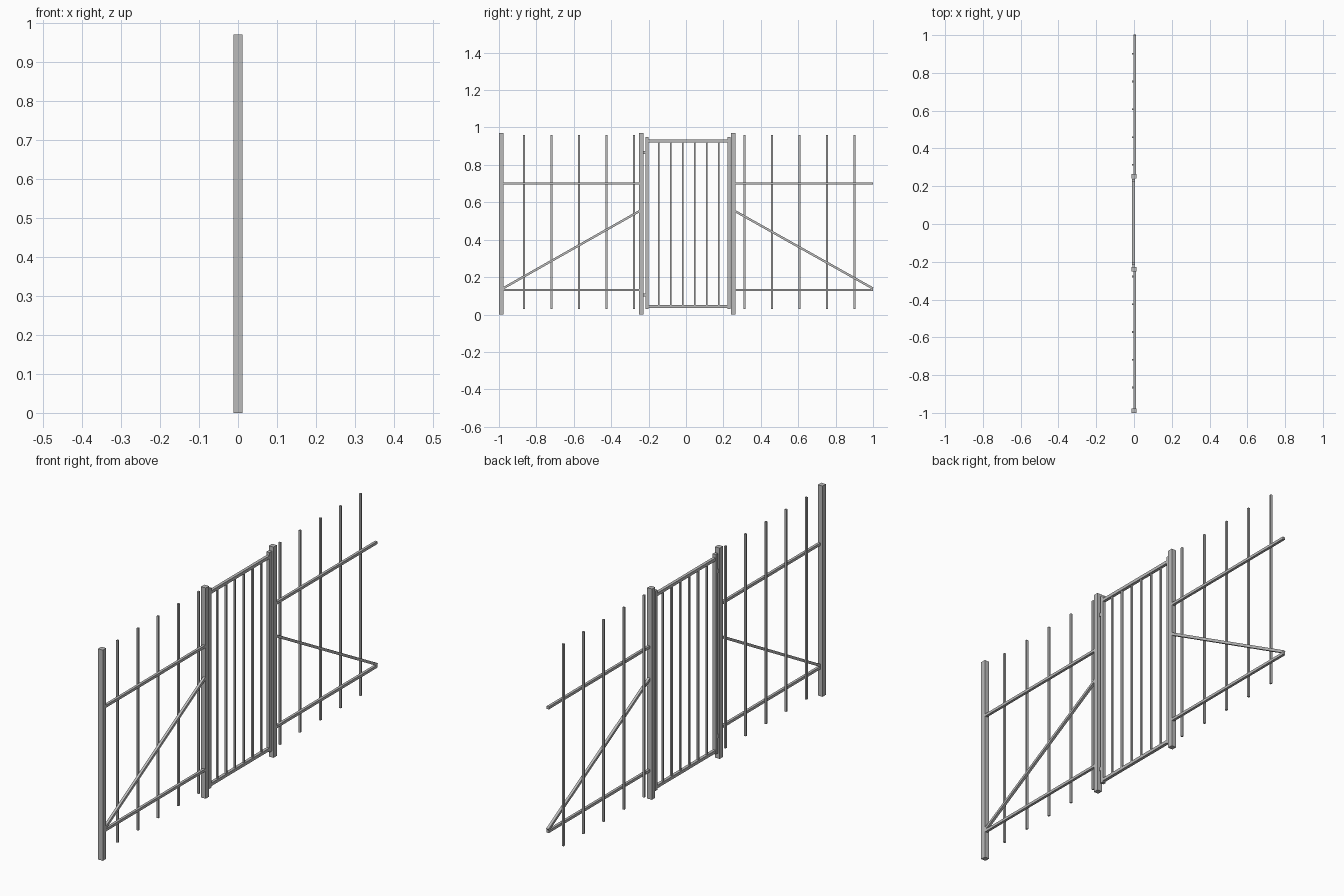
import bpy
from math import atan2, hypot
from mathutils import Vector

cube = bpy.data.objects.get("Cube")
if cube:
    bpy.data.objects.remove(cube, do_unlink=True)

steel = bpy.data.materials.new("grey_steel")
steel.use_nodes = True
GREY = (0.5, 0.5, 0.5, 1)
steel.diffuse_color = GREY
steel.node_tree.nodes["Principled BSDF"].inputs["Base Color"].default_value = GREY


def beam(name, x, start, end, wide, deep):
    """Square bar in a plane of constant x, between two (y, z) points."""
    (y0, z0), (y1, z1) = start, end
    bpy.ops.mesh.primitive_cube_add(size=1, location=(x, (y0 + y1) / 2, (z0 + z1) / 2))
    ob = bpy.context.object
    ob.name = name
    ob.scale = (deep, hypot(y1 - y0, z1 - z0), wide)
    ob.rotation_euler.x = atan2(z1 - z0, y1 - y0)
    ob.data.materials.append(steel)
    return ob


def upright(name, x, y, bottom, top, wide, deep):
    return beam(name, x, (y, bottom), (y, top), wide, deep)


RAIL_X, PICKET_X, GATE_X = 0.004, -0.006, -0.003

# Main posts
for name, y in (("end_post", -0.988), ("hinge_post", -0.24), ("latch_post", 0.253)):
    upright(name, 0, y, 0, 0.97, 0.024, 0.024)

# Fence panels: rails, brace and pickets on both sides of the gate
for side, inner, outer, first in (("right", -0.24, -0.98, -0.866),
                                  ("left", 0.253, 1.0, 0.313)):
    for level, z in (("lower", 0.131), ("upper", 0.70)):
        beam(f"{side}_{level}_rail", RAIL_X, (inner, z), (outer, z), 0.012, 0.012)
    beam(f"{side}_brace", RAIL_X, (inner, 0.558), (outer, 0.139), 0.012, 0.012)
    for i in range(5):
        upright(f"{side}_picket", PICKET_X, first + i * 0.147, 0.03, 0.96, 0.009, 0.009)

# Gate frame
HINGE_Y, LATCH_Y = -0.209, 0.231
for name, y in (("gate_hinge_stile", HINGE_Y), ("gate_latch_stile", LATCH_Y)):
    upright(name, GATE_X, y, 0.03, 0.95, 0.016, 0.016)
for name, z in (("gate_bottom_rail", 0.043), ("gate_top_rail", 0.928)):
    beam(name, GATE_X, (HINGE_Y, z), (LATCH_Y, z), 0.014, 0.014)

# Gate bars
for i in range(6):
    upright("gate_bar", GATE_X, -0.147 + i * 0.0642, 0.043, 0.928, 0.008, 0.008)

# Hinges between post and gate
for z in (0.105, 0.865):
    beam("gate_hinge", GATE_X, (-0.23, z), (-0.215, z), 0.016, 0.01)
